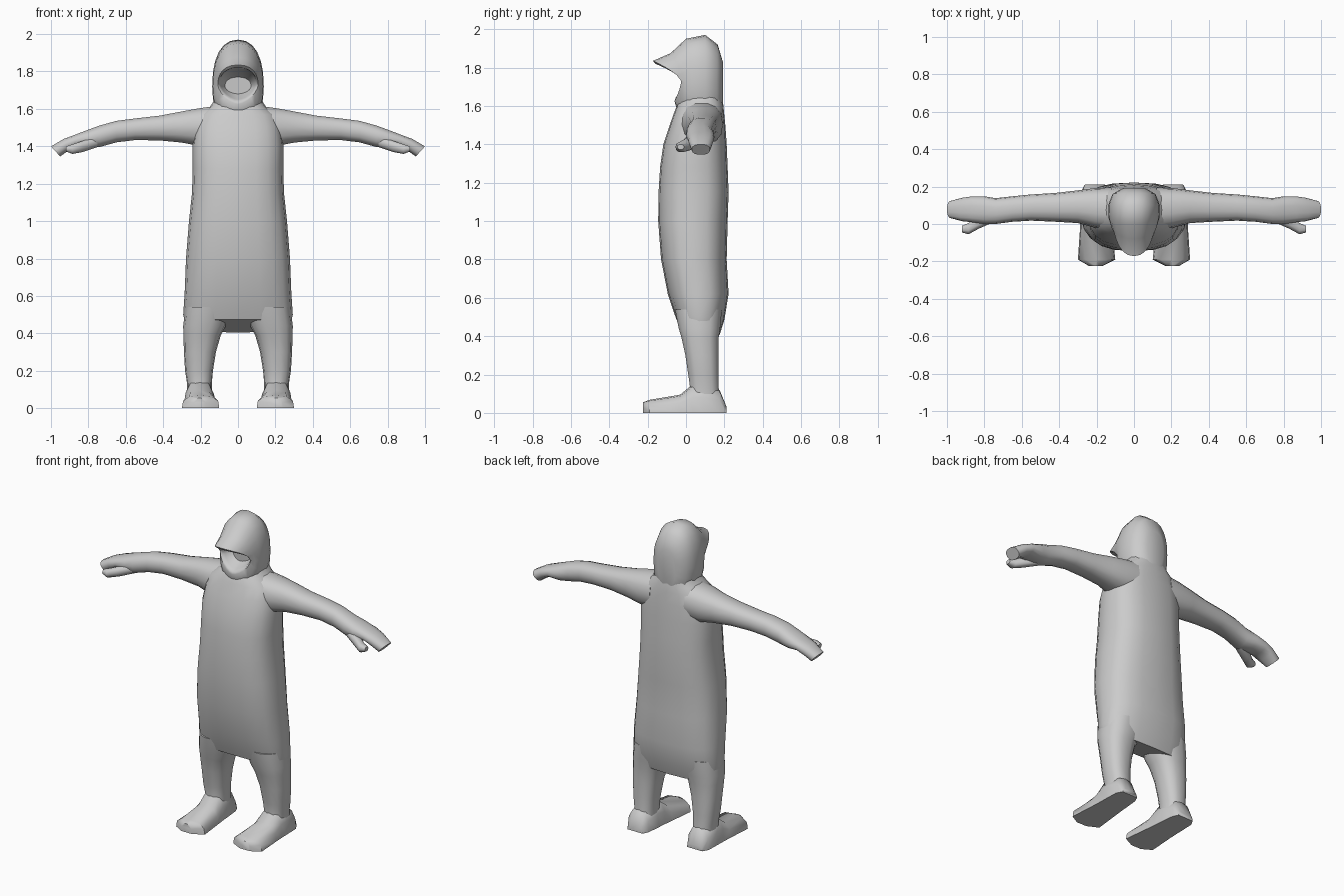
import bpy, bmesh, math
from mathutils import Vector

if "Cube" in bpy.data.objects:
    bpy.data.objects.remove(bpy.data.objects["Cube"])

grey = bpy.data.materials.new("cloth grey")
grey.diffuse_color = (0.6, 0.6, 0.6, 1)
grey.use_nodes = True
grey.node_tree.nodes["Principled BSDF"].inputs["Base Color"].default_value = grey.diffuse_color


def loft(name, rings, mirror=False, angle=50):
    """Skin a list of equal-length closed rings and cap both ends."""
    bm = bmesh.new()
    loops = [[bm.verts.new(p) for p in r] for r in rings]
    n = len(rings[0])
    for a, b in zip(loops, loops[1:]):
        for i in range(n):
            j = (i + 1) % n
            bm.faces.new((a[i], a[j], b[j], b[i]))
    bm.faces.new(loops[0])
    bm.faces.new(loops[-1])
    bmesh.ops.recalc_face_normals(bm, faces=bm.faces)
    me = bpy.data.meshes.new(name)
    bm.to_mesh(me)
    bm.free()
    me.materials.append(grey)
    ob = bpy.data.objects.new(name, me)
    bpy.context.collection.objects.link(ob)
    bpy.ops.object.select_all(action='DESELECT')
    ob.select_set(True)
    bpy.context.view_layer.objects.active = ob
    bpy.ops.object.shade_smooth_by_angle(angle=math.radians(angle))
    if mirror:
        ob.modifiers.new("Mirror", 'MIRROR').use_axis[0] = True
    return ob


def unit_ring(n=16, power=2.0):
    """Superellipse points in -1..1."""
    pts = []
    for i in range(n):
        t = 2 * math.pi * i / n
        c, s = math.cos(t), math.sin(t)
        pts.append((math.copysign(abs(c) ** (2 / power), c),
                    math.copysign(abs(s) ** (2 / power), s)))
    return pts


def ring_z(z, x0, x1, y0, y1, tilt=0, power=2.5, n=16):
    """Horizontal ring; tilt raises the front edge."""
    return [Vector(((x0 + x1) / 2 + u * (x1 - x0) / 2,
                    (y0 + y1) / 2 + v * (y1 - y0) / 2, z - v * tilt))
            for u, v in unit_ring(n, power)]


def ring_x(x, z0, z1, y0, y1, tilt=0, n=14):
    """Upright ring across an arm; tilt pushes the top outwards."""
    return [Vector((x + v * tilt, (y0 + y1) / 2 + u * (y1 - y0) / 2,
                    (z0 + z1) / 2 + v * (z1 - z0) / 2))
            for u, v in unit_ring(n, 2.4)]


def ring_hood(top, side, bottom, low_power=2.3, n=24):
    """Bent ring through a top (y, z), side (x, y, z) and bottom (y, z)."""
    w, ys, zs = side
    pts = []
    for (u, v), (ul, vl) in zip(unit_ring(n, 2.3), unit_ring(n, low_power)):
        if v < 0:
            u, v = ul, vl
        ye, ze = top if v > 0 else bottom
        k = abs(v)
        pts.append(Vector((u * w, ys + (ye - ys) * k ** 1.5, zs + (ze - zs) * k)))
    return pts


# Robe: z, half width, front, back, front lift
robe = [(0.44, .28, -.045, .175, .035), (0.50, .293, -.06, .20, .015), (0.62, .285, -.095, .222, 0),
        (0.80, .278, -.13, .212, 0), (1.0, .262, -.145, .217, 0), (1.15, .246, -.143, .222, 0),
        (1.28, .242, -.135, .217, 0), (1.40, .243, -.118, .212, 0), (1.50, .232, -.085, .205, 0),
        (1.57, .205, -.06, .198, 0), (1.61, .15, -.045, .194, 0), (1.65, .125, -.02, .185, 0)]
loft("robe", [ring_z(z, -w, w, f, b, t, 2.6, 20) for z, w, f, b, t in robe])

# Hood: back, crown, peaked brim, then the hollow face opening
loft("hood", [
    ring_hood((.192, 1.83), (.06, .192, 1.72), (.192, 1.60)),
    ring_hood((.165, 1.92), (.115, .16, 1.73), (.17, 1.52)),
    ring_hood((.10, 1.97), (.138, .10, 1.72), (.10, 1.50)),
    ring_hood((.0, 1.95), (.135, .03, 1.72), (.0, 1.52)),
    ring_hood((-.08, 1.875), (.124, -.005, 1.72), (-.045, 1.57), 2),
    ring_hood((-.172, 1.835), (.108, -.025, 1.73), (-.06, 1.625), 1.6),
    ring_hood((-.16, 1.82), (.10, -.018, 1.73), (-.055, 1.64), 1.6),
    ring_hood((-.06, 1.812), (.092, .0, 1.725), (-.035, 1.65), 1.6),
    ring_hood((.02, 1.77), (.07, .05, 1.72), (.02, 1.68), 1.8),
])

# Sleeves and hands: x, bottom, top, front, back, slant
arm = [(.12, 1.40, 1.618, -.035, .195, 0), (.21, 1.40, 1.605, -.02, .192, 0),
       (.30, 1.418, 1.588, .005, .18, 0), (.42, 1.43, 1.565, .012, .166, 0),
       (.55, 1.432, 1.55, .018, .158, 0), (.65, 1.42, 1.537, .012, .148, 0),
       (.74, 1.395, 1.512, .0, .138, 0), (.80, 1.39, 1.49, .0, .148, 0),
       (.87, 1.395, 1.463, .01, .147, 0), (.92, 1.375, 1.44, .015, .14, .012),
       (.975, 1.345, 1.40, .03, .125, .025)]
loft("arm", [ring_x(*a) for a in arm], True)

# Thumbs
thumb = [(.75, 1.395, 1.46, .01, .08), (.83, 1.368, 1.43, -.025, .045),
         (.885, 1.358, 1.412, -.055, .005), (.92, 1.372, 1.40, -.045, -.01)]
loft("thumb", [ring_x(*t, n=10) for t in thumb], True)

# Legs: z, inner, outer, front, back
leg = [(.54, .04, .28, -.06, .19), (.44, .065, .293, -.04, .18), (.39, .092, .292, -.025, .172),
       (.30, .118, .289, -.005, .17), (.20, .134, .283, .01, .17), (.13, .14, .272, .02, .172),
       (.05, .14, .272, .01, .178)]
loft("leg", [ring_z(*l, n=14) for l in leg], True)


# Shoes: sections along y with a flat sole
def shoe_section(y, x0, x1, h):
    w = x1 - x0
    return [Vector((x0 + a * w, y, b * h)) for a, b in
            ((0, 0), (1, 0), (.97, .55), (.8, .92), (.5, 1), (.2, .92), (.03, .55))]


shoe = [(.212, .155, .262, .03), (.175, .138, .282, .12), (.09, .13, .285, .15),
        (.03, .125, .286, .145), (-.03, .118, .289, .095), (-.19, .10, .30, .068),
        (-.225, .17, .24, .055)]
loft("shoe", [shoe_section(*s) for s in shoe], True)
